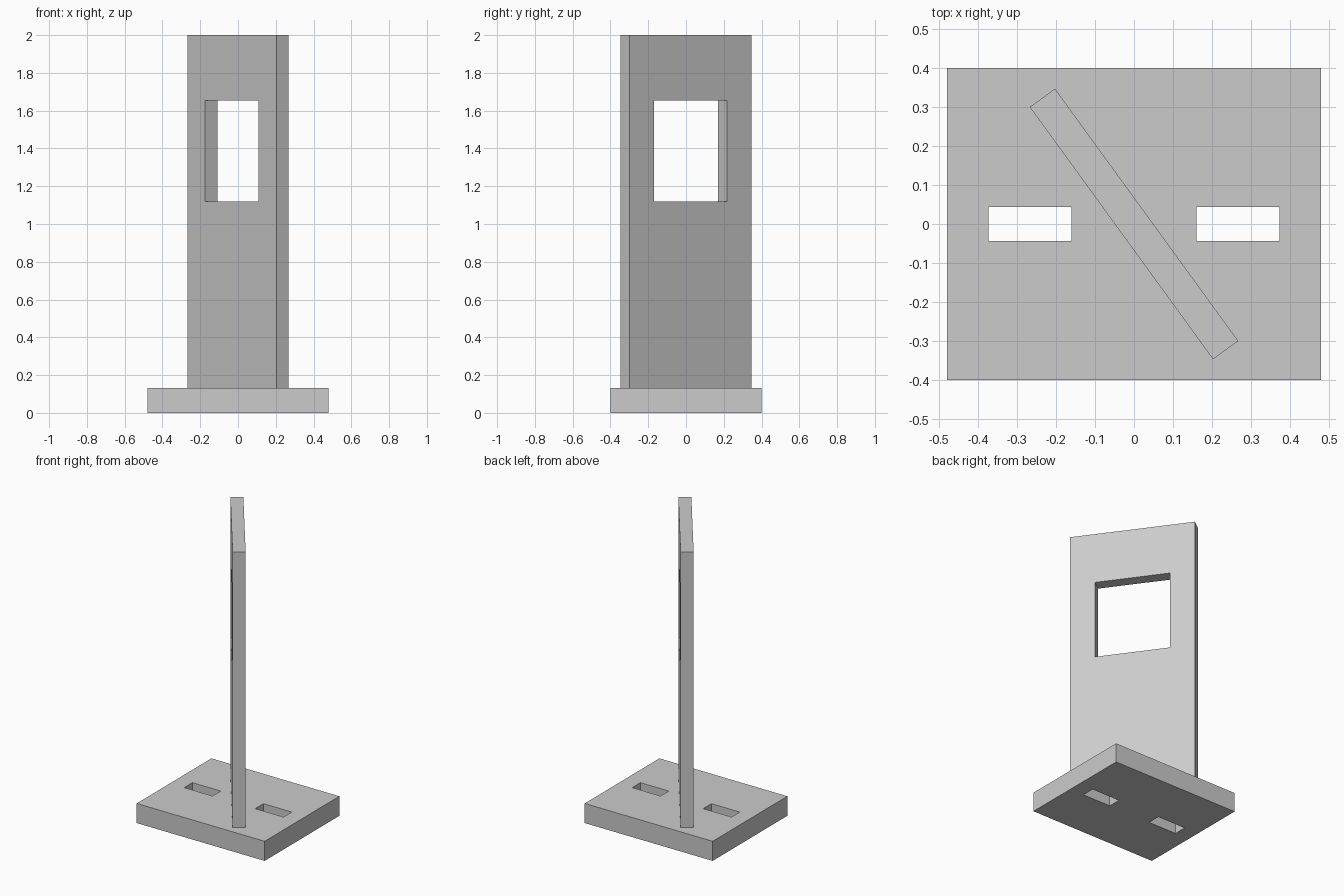
import bpy, bmesh
from math import radians
from mathutils import Matrix, Vector

cube = bpy.data.objects.get("Cube")
if cube:
    bpy.data.objects.remove(cube, do_unlink=True)

grey = bpy.data.materials.new("light_grey")
grey.use_nodes = True
color = (0.6, 0.6, 0.6, 1)
grey.diffuse_color = color
grey.node_tree.nodes["Principled BSDF"].inputs["Base Color"].default_value = color


def pierced_slab(name, xs, ys, holes, thickness, matrix):
    """Slab made of grid cells, leaving out the hole cells, then thickened."""
    bm = bmesh.new()
    grid = [[bm.verts.new((x, y, 0)) for y in ys] for x in xs]
    for i in range(len(xs) - 1):
        for j in range(len(ys) - 1):
            if (i, j) not in holes:
                bm.faces.new((grid[i][j], grid[i + 1][j],
                              grid[i + 1][j + 1], grid[i][j + 1]))
    top = bmesh.ops.extrude_face_region(bm, geom=bm.faces[:], use_keep_orig=True)
    verts = [g for g in top["geom"] if isinstance(g, bmesh.types.BMVert)]
    bmesh.ops.translate(bm, verts=verts, vec=Vector((0, 0, thickness)))
    bmesh.ops.recalc_face_normals(bm, faces=bm.faces[:])
    bm.transform(matrix)
    mesh = bpy.data.meshes.new(name)
    bm.to_mesh(mesh)
    bm.free()
    mesh.materials.append(grey)
    obj = bpy.data.objects.new(name, mesh)
    bpy.context.collection.objects.link(obj)
    return obj


base_height = 0.133
plate_thickness = 0.08

# Base with two through slots
pierced_slab("base",
             [-0.48, -0.373, -0.16, 0.16, 0.373, 0.48],
             [-0.4, -0.044, 0.044, 0.4],
             {(1, 1), (3, 1)}, base_height, Matrix())

# Upright plate with a window, turned diagonally on the base
stand_up = (Matrix.Rotation(radians(-54), 4, "Z")
            @ Matrix.Translation((0, plate_thickness / 2, 0))
            @ Matrix.Rotation(radians(90), 4, "X"))
pierced_slab("upright_plate",
             [-0.4, -0.24, 0.24, 0.4],
             [base_height, 1.12, 1.654, 2],
             {(1, 1)}, plate_thickness, stand_up)
